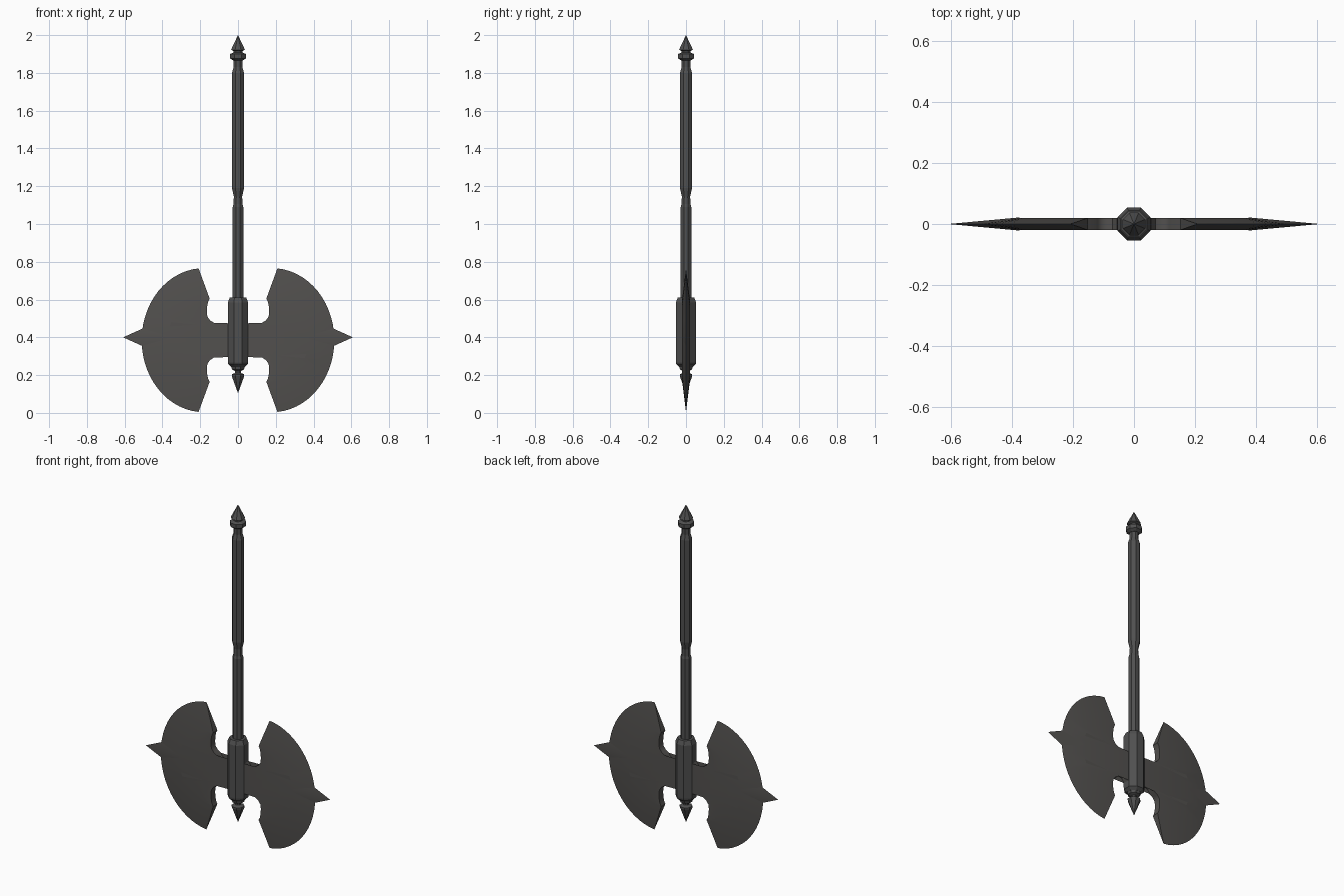
import bpy, bmesh, math

if "Cube" in bpy.data.objects:
    bpy.data.objects.remove(bpy.data.objects["Cube"])


def material(name, rgb):
    m = bpy.data.materials.new(name)
    m.diffuse_color = (*rgb, 1)
    m.use_nodes = True
    m.node_tree.nodes["Principled BSDF"].inputs["Base Color"].default_value = m.diffuse_color
    return m


iron = material("dark iron", (0.08, 0.08, 0.08))
steel = material("dark steel", (0.085, 0.081, 0.077))


def finish(bm, name, mat, smooth=None):
    bmesh.ops.remove_doubles(bm, verts=bm.verts, dist=1e-5)
    bmesh.ops.recalc_face_normals(bm, faces=bm.faces)
    me = bpy.data.meshes.new(name)
    bm.to_mesh(me)
    bm.free()
    me.materials.append(mat)
    ob = bpy.data.objects.new(name, me)
    bpy.context.collection.objects.link(ob)
    if smooth:
        bpy.ops.object.select_all(action='DESELECT')
        ob.select_set(True)
        bpy.context.view_layer.objects.active = ob
        bpy.ops.object.shade_smooth_by_angle(angle=math.radians(smooth))
    return ob


def lathe(name, profile, mat):
    """Eight-sided turned part; profile is (half width across flats, z)."""
    bm = bmesh.new()
    rings = []
    for r, z in profile:
        R = r / math.cos(math.pi / 8)
        rings.append([bm.verts.new((R * math.cos((k + .5) * math.pi / 4),
                                    R * math.sin((k + .5) * math.pi / 4), z))
                      for k in range(8)])
    for a, b in zip(rings, rings[1:]):
        for k in range(8):
            n = (k + 1) % 8
            bm.faces.new((a[k], a[n], b[n], b[k]))
    for ring in (rings[0], rings[-1]):
        bm.faces.new(ring)
    return finish(bm, name, mat)


# Shaft with the grip groove
lathe("shaft", [(.028, .55), (.028, 1.09), (.024, 1.105), (.022, 1.145),
                (.032, 1.19), (.032, 1.80), (.023, 1.83), (.023, 1.88)], iron)
# Pommel collar and spike
lathe("pommel", [(.025, 1.865), (.042, 1.877), (.042, 1.9), (.024, 1.908),
                 (.024, 1.916), (.037, 1.922), (.0003, 2.0)], iron)
# Socket that holds the blades
lathe("socket", [(.036, .243), (.052, .258), (.054, .27), (.054, .585),
                 (.044, .61)], iron)
# Lower spike
lathe("lower_spike", [(.0003, .105), (.033, .195), (.033, .204), (.015, .212),
                      (.015, .222), (.032, .23), (.037, .25)], iron)

# Blades
MID, THICK = .385, .02
INNER = [(.15, .605), (.158, .59), (.163, .565), (.165, .535), (.162, .51),
         (.148, .49), (.127, .477), (.118, .46), (.106, .45), (.088, .446),
         (.07, .452), (.055, .475), (.045, .46), (.045, .42), (.045, MID)]
N = len(INNER) - 1


def blade(name, side):
    bm = bmesh.new()
    for up in (1, -1):
        rows = []
        for i, (x, z) in enumerate(INNER):
            t = 1 - i / N
            am, ao = t * math.pi / 2, t * math.radians(85)
            plate = (.15 + .225 * math.cos(am), .22 * math.sin(am))
            edge = (.18 + .33 * math.cos(ao), .3815 * math.sin(ao))
            rows.append(((x, z - MID), plate, edge))
        for a, b in zip(rows, rows[1:]):
            def v(p, y):
                return bm.verts.new((side * p[0], y, MID + up * p[1]))
            for s in (1, -1):
                y = s * THICK
                # flat plate, then bevel to the cutting edge
                if a[0] == a[1] or math.dist(a[0], a[1]) < 1e-4:
                    bm.faces.new((v(a[0], y), v(b[0], y), v(b[1], y)))
                else:
                    bm.faces.new((v(a[0], y), v(b[0], y), v(b[1], y), v(a[1], y)))
                bm.faces.new((v(a[1], y), v(b[1], y), v(b[2], 0), v(a[2], 0)))
            # inner wall
            bm.faces.new((v(a[0], THICK), v(b[0], THICK), v(b[0], -THICK), v(a[0], -THICK)))
        # cut end of the horn
        h = rows[0]
        bm.faces.new((v(h[0], THICK), v(h[0], -THICK), v(h[2], 0)))
    return finish(bm, name, steel, 35)


def blade_spike(name, side):
    bm = bmesh.new()
    tip = bm.verts.new((side * .608, 0, .4))
    base = [bm.verts.new((side * .375, y, .4 + z))
            for y, z in ((.0215, 0), (0, .105), (-.0215, 0), (0, -.105))]
    for k in range(4):
        bm.faces.new((base[k], base[(k + 1) % 4], tip))
    bm.faces.new(base)
    return finish(bm, name, steel, 35)


for label, side in (("right", 1), ("left", -1)):
    blade(label + "_blade", side)
    blade_spike(label + "_blade_spike", side)
